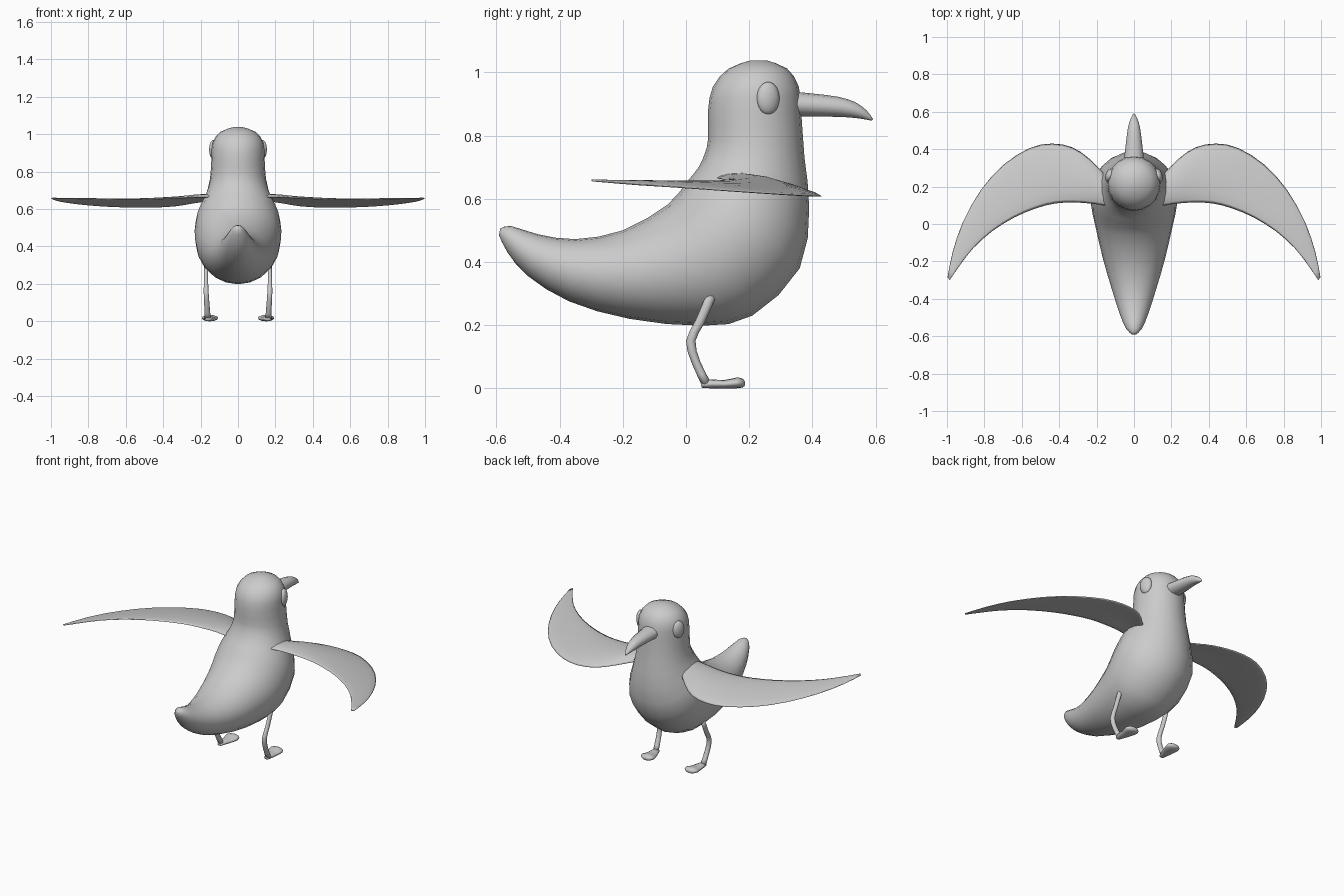
import bpy, bmesh, math
from mathutils import Vector


def catmull(rows, steps):
    """Smoothly interpolate between rows of numbers."""
    out = []
    n = len(rows)
    for i in range(n - 1):
        p0, p1, p2, p3 = rows[max(i - 1, 0)], rows[i], rows[i + 1], rows[min(i + 2, n - 1)]
        for k in range(steps):
            t = k / steps
            out.append([0.5 * (2 * b + (c - a) * t + (2 * a - 5 * b + 4 * c - d) * t * t
                               + (3 * b - a - 3 * c + d) * t ** 3)
                        for a, b, c, d in zip(p0, p1, p2, p3)])
    out.append(list(rows[-1]))
    return out


def loft(name, rows, sides=16, steps=2, mirror=False):
    """Skin ellipses; each row is end a (3), end b (3), side half-axis (3), camber in z."""
    bm = bmesh.new()
    rings = []
    for r in catmull(rows, steps):
        a, b, s = Vector(r[0:3]), Vector(r[3:6]), Vector(r[6:9])
        ring = []
        for i in range(sides):
            c, n = math.cos(2 * math.pi * i / sides), math.sin(2 * math.pi * i / sides)
            ring.append(bm.verts.new((a + b) / 2 + (a - b) / 2 * c + s * n
                                     + Vector((0, 0, r[9] * (1 - c * c)))))
        rings.append(ring)
    for p, q in zip(rings, rings[1:]):
        for i in range(sides):
            j = (i + 1) % sides
            bm.faces.new((p[i], p[j], q[j], q[i]))
    bm.faces.new(rings[0])
    bm.faces.new(rings[-1])
    bmesh.ops.recalc_face_normals(bm, faces=bm.faces)
    for f in bm.faces:
        f.smooth = True
    me = bpy.data.meshes.new(name)
    bm.to_mesh(me)
    bm.free()
    ob = bpy.data.objects.new(name, me)
    bpy.context.collection.objects.link(ob)
    if mirror:
        ob.modifiers.new("Mirror", 'MIRROR')
    return ob


def upright(y1, z1, y2, z2, w, x=0):
    """Row for a section on the plane x, with half width w."""
    return [x, y1, z1, x, y2, z2, w, 0, 0, 0]


# Body, tail to crown: back point, belly point, half width
body = [(-.588, .505, -.592, .485, .012), (-.555, .514, -.565, .43, .042),
        (-.47, .488, -.50, .355, .075), (-.35, .472, -.37, .275, .115),
        (-.20, .50, -.18, .22, .165), (-.06, .58, .05, .198, .208),
        (.0, .65, .21, .23, .23), (.04, .70, .36, .38, .225),
        (.06, .745, .39, .57, .178), (.07, .79, .375, .73, .15),
        (.07, .88, .365, .87, .142), (.085, .955, .357, .955, .136),
        (.135, 1.012, .32, 1.012, .095), (.205, 1.038, .255, 1.038, .025)]
loft("body", [upright(*r) for r in body], sides=20)

# Beak with drooping tip
beak = [(.33, .94, .33, .86, .055), (.40, .933, .40, .86, .047), (.48, .923, .49, .859, .037),
        (.535, .906, .54, .855, .027), (.572, .879, .567, .851, .015), (.592, .852, .588, .847, .003)]
loft("beak", [upright(*r) for r in beak], sides=12)

# Wings, root to tip: leading edge, trailing edge, half thickness, camber
wing = [((.15, .26, .645), (.10, .09, .665), .012, .015),
        ((.24, .35, .63), (.22, .108, .665), .011, .016),
        ((.33, .41, .615), (.32, .115, .66), .01, .014),
        ((.44, .43, .608), (.42, .11, .657), .01, .01),
        ((.56, .405, .608), (.52, .085, .655), .009, .006),
        ((.70, .315, .613), (.64, .035, .655), .008, .003),
        ((.82, .18, .622), (.76, -.04, .656), .007, .002),
        ((.915, .01, .634), (.86, -.13, .657), .006, .001),
        ((.97, -.15, .645), (.93, -.22, .658), .005, 0),
        ((.997, -.285, .656), (.985, -.30, .659), .003, 0)]
loft("wings", [[*a, *b, 0, 0, t, c] for a, b, t, c in wing], sides=14, mirror=True)

# Legs, hip to ankle
leg = [(.07, .31, .095, .29, .011, .17), (.03, .215, .058, .205, .012, .171),
       (.0, .15, .03, .15, .014, .17), (.018, .08, .045, .085, .015, .166),
       (.05, .01, .078, .02, .017, .162)]
loft("legs", [upright(*r) for r in leg], sides=10, mirror=True)

# Feet, heel to toe
foot = [(.046, .018, .05, .002, .014, .16), (.075, .028, .075, 0, .024, .158),
        (.12, .026, .12, 0, .035, .152), (.16, .034, .16, 0, .044, .15),
        (.18, .03, .18, .003, .03, .149), (.187, .02, .187, .01, .01, .149)]
loft("feet", [upright(*r) for r in foot], sides=12, mirror=True)

# Eyes
bpy.ops.mesh.primitive_uv_sphere_add(segments=20, ring_count=12, radius=1)
eyes = bpy.context.object
eyes.name = eyes.data.name = "eyes"
for v in eyes.data.vertices:
    v.co = Vector((.13 + v.co.x * .023 - v.co.y * .008, .26 + v.co.y * .036, .918 + v.co.z * .052))
for p in eyes.data.polygons:
    p.use_smooth = True
eyes.modifiers.new("Mirror", 'MIRROR')
